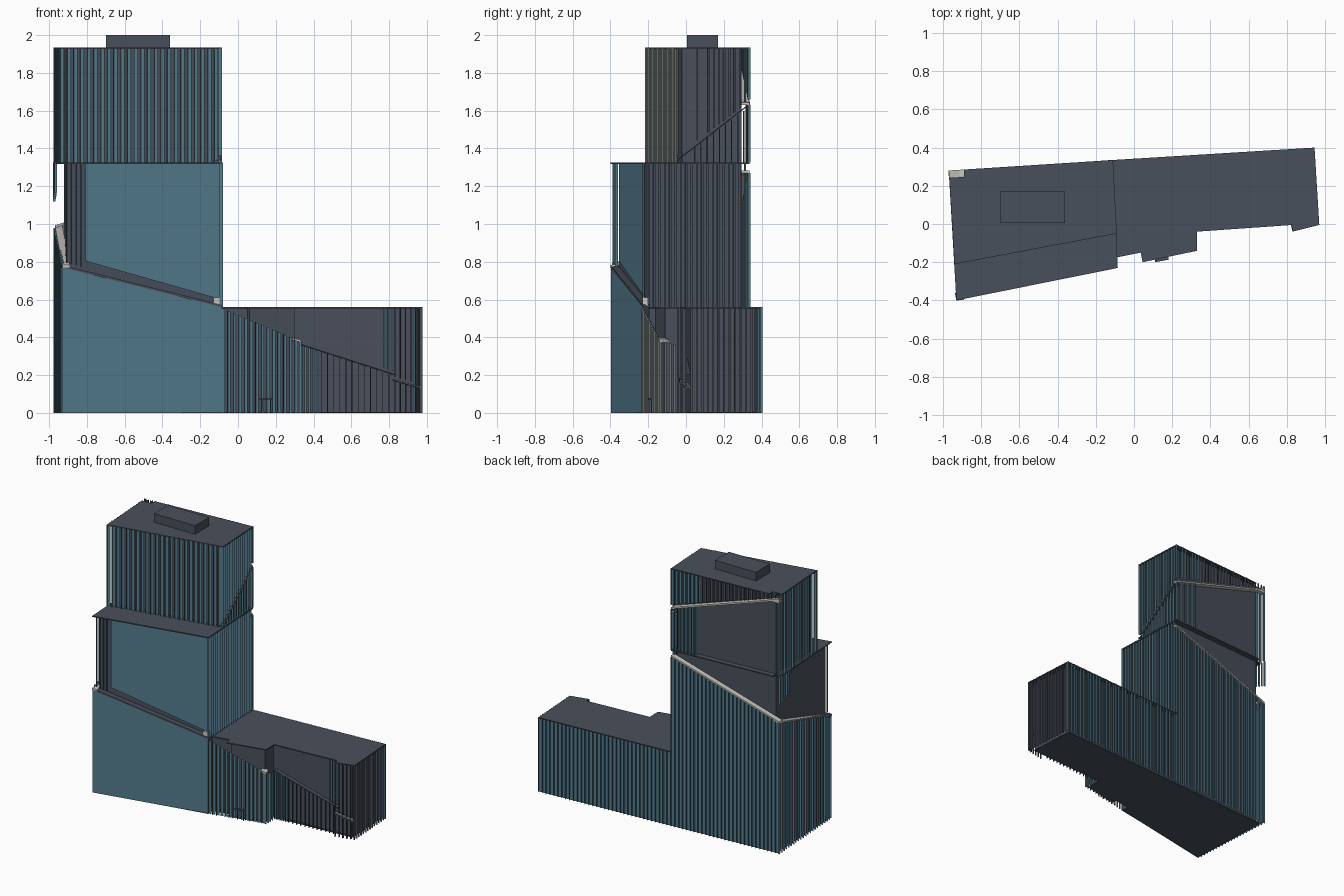
import bpy, bmesh
from mathutils import Vector

if "Cube" in bpy.data.objects:
    bpy.data.objects.remove(bpy.data.objects["Cube"])


def material(name, rgb):
    m = bpy.data.materials.new(name)
    m.diffuse_color = (*rgb, 1)
    m.use_nodes = True
    m.node_tree.nodes["Principled BSDF"].inputs["Base Color"].default_value = m.diffuse_color
    return m


GLASS = material("blue_glass", (0.088, 0.20, 0.265))
DARK = material("dark_grey", (0.066, 0.080, 0.105))
GREY = material("grey_fin", (0.13, 0.15, 0.145))
PALE = material("pale_stone", (0.60, 0.58, 0.54))


def finish(name, bm, *mats):
    me = bpy.data.meshes.new(name)
    bm.to_mesh(me)
    bm.free()
    for m in mats:
        me.materials.append(m)
    ob = bpy.data.objects.new(name, me)
    bpy.context.collection.objects.link(ob)
    return ob


def prism(name, pts, z0, z1, mat=DARK):
    bm = bmesh.new()
    f = bm.faces.new([bm.verts.new((x, y, z0)) for x, y in pts])
    up = bmesh.ops.extrude_face_region(bm, geom=[f])["geom"]
    bmesh.ops.translate(bm, vec=(0, 0, z1 - z0),
                        verts=[v for v in up if isinstance(v, bmesh.types.BMVert)])
    bmesh.ops.recalc_face_normals(bm, faces=bm.faces)
    return finish(name, bm, mat)


def frame(p, q):
    p, q = Vector(p), Vector(q)
    d = (q - p).normalized()
    return p, q, Vector((d.y, -d.x))


def lerp(a, t):
    return a[0] + (a[1] - a[0]) * t


def wall(name, p, q, lo, hi, n, panel=0.7, inset=0.008, fin=0.014,
         start=0.0, end=1.0, glass=GLASS, blade=GLASS):
    """Row of glass panels with a thin upright fin between each pair."""
    p, q, out = frame(p, q)
    bm = bmesh.new()

    def quad(a, b, ta, tb, mat):
        pts = [(*a, lerp(lo, ta)), (*b, lerp(lo, tb)),
               (*b, lerp(hi, tb)), (*a, lerp(hi, ta))]
        f = bm.faces.new([bm.verts.new(v) for v in pts])
        f.material_index = mat

    for i in range(n):
        t = start + (end - start) * i / n
        u = t + (end - start) * panel / n
        a, b = p.lerp(q, t) - out * inset, p.lerp(q, u) - out * inset
        if panel:
            quad(a, b, t, u, 0)
        if fin:
            quad(a, a + out * fin, t, t, 1)
    return finish(name, bm, glass, blade)


def ribbon(name, p, q, z, depth=0.04, thick=0.012, mat=PALE):
    """Sloping ledge along a wall."""
    p, q, out = frame(p, q)
    bm = bmesh.new()
    ring = []
    for c, h in ((p, z[0]), (q, z[1])):
        i = c - out * depth
        ring.append([bm.verts.new(v) for v in
                     ((*c, h), (*i, h), (*i, h + thick), (*c, h + thick))])
    a, b = ring
    bm.faces.new(a)
    bm.faces.new(b)
    for k in range(4):
        bm.faces.new((a[k], b[k], b[k - 1], a[k - 1]))
    bmesh.ops.recalc_face_normals(bm, faces=bm.faces)
    return finish(name, bm, mat)


# Key plan corners
SW, SE, NE, NW = (-0.93, -0.40), (-0.085, -0.23), (-0.11, 0.335), (-0.97, 0.28)
USW, USE = (-0.94, -0.21), (-0.09, -0.05)
W1, W2, W3, W4 = (0.33, -0.14), (0.33, -0.04), (0.83, -0.005), (0.83, -0.04)
W5, WNE = (0.97, -0.005), (0.945, 0.40)
LOW, MID, TOP = 0.56, 1.325, 1.935

# Dark inner volumes
prism("tower_core", [(-0.91, -0.355), (-0.115, -0.195), (-0.13, 0.295), (-0.92, 0.245)], 0.004, MID - 0.004)
prism("upper_core", [(-0.91, -0.17), (-0.11, -0.02), (-0.13, 0.295), (-0.92, 0.245)], MID, TOP - 0.004)
prism("wing_core", [(-0.112, -0.15), (0.05, -0.14), (0.06, -0.165), (0.30, -0.11), (0.30, -0.005),
                    (0.93, 0.03), (0.91, 0.365), (-0.125, 0.30)], 0.004, LOW - 0.004)

# Roof and floor slabs; floors stop short of the fins
wing_plan = [NE, (-0.09, -0.175), (0.035, -0.15), (0.045, -0.20), W1, W2, W3, W4, W5, WNE]
prism("tower_floor", [(-0.92, -0.39), SE, (-0.11, 0.31), (-0.945, 0.255)], 0, 0.006)
prism("wing_floor", [(-0.11, 0.31), (-0.09, -0.175), (0.035, -0.15), (0.045, -0.19), (0.31, -0.13), (0.31, -0.02),
                     (0.94, 0.02), (0.92, 0.375)], 0, 0.006)
prism("wing_roof", wing_plan, LOW - 0.008, LOW)
prism("tower_terrace", [SW, SE, NE, (-0.92, 0.283), (-0.92, 0.245), (-0.967, 0.242)], MID - 0.008, MID)
prism("tower_roof", [USW, USE, NE, (-0.89, 0.285), (-0.89, 0.245), (-0.967, 0.242)], TOP - 0.008, TOP)
prism("roof_plant_room", [(-0.70, 0.005), (-0.36, 0.005), (-0.36, 0.17), (-0.70, 0.17)], TOP, 2.0)

# Tower facades below the spiral ledge
wall("front_lower", SW, SE, (0, 0), (0.77, 0.56), 26, 1.0, 0.002, 0)
wall("west_lower", NW, SW, (0, 0), (0.98, 0.79), 22, 0.72)
wall("back_lower", NE, NW, (0, 0), (1.27, 0.98), 28, 0.78)

# Tower facades above the ledge
wall("front_middle", SW, SE, (0.84, 0.60), (MID, MID), 26, 1.0, 0.02, 0, 0.15, 0.99)
wall("front_middle_fins", SW, SE, (0.80, 0.60), (MID, MID), 4, 0.12, 0.02, 0.015, 0.03, 0.15)
wall("east_middle", SE, NE, (LOW, LOW), (MID, MID), 20, 0.4, 0.012, 0.018, glass=DARK)
wall("east_upper_low", USE, NE, (MID, MID), (1.34, 1.62), 12, 0.2, 0.012, 0.018, glass=DARK)
wall("east_upper_high", USE, NE, (1.36, 1.65), (TOP, TOP), 14, 0.4, 0.012, 0.018, glass=DARK)
wall("front_upper", USW, USE, (MID, MID), (TOP, TOP), 24, 0.6, blade=GREY)
wall("west_upper", NW, USW, (MID, MID), (TOP, TOP), 14, 0.35)
wall("west_hanging_fins", NW, USW, (1.12, 1.32), (MID, MID), 5, 0.15, 0.004, 0.014, 0.0, 0.3)
wall("back_upper", NE, NW, (1.66, 1.92), (TOP, TOP), 8, 0.55, 0.008, 0.014, 0, 0.29)
wall("back_upper_far", NE, NW, (1.66, 1.92), (TOP, TOP), 20, 0.5, 0.008, 0.014, 0.29, 1, DARK, DARK)
wall("back_between_ledges", NE, NW, (MID, MID), (1.63, 1.89), 8, 0.5, 0.008, 0.014, 0, 0.25)

# Spiral ledge climbing round the tower
ribbon("ledge_front", SW, SE, (0.77, 0.56), mat=DARK)
ribbon("ledge_west", NW, SW, (0.98, 0.77))
ribbon("ledge_back_low", NE, NW, (1.27, 0.98))
ribbon("ledge_east", USE, NE, (1.33, 1.63), 0.03, 0.006, DARK)
ribbon("ledge_back_high", NE, NW, (1.63, 1.90))
prism("ledge_corner", [(-0.97, 0.25), (-0.89, 0.25), (-0.89, 0.285), (-0.97, 0.28)], 1.88, 1.895, PALE)
prism("ledge_end_block", [(-0.13, -0.235), (-0.09, -0.227), (-0.09, -0.2), (-0.13, -0.2)], 0.565, 0.61, PALE)

# Low wing facades following the falling ledge
wall("wing_front_west", SE, W1, (0, 0), (0.555, 0.38), 14, 0.6, blade=GREY)
wall("wing_step", W1, W2, (0, 0), (0.38, 0.36), 4, 0.5, glass=GREY)
wall("wing_front_near", W2, W3, (0, 0), (0.36, 0.20), 5, 0.5, 0.008, 0.014, 0, 0.22)
wall("wing_front_far", W2, W3, (0, 0), (0.36, 0.20), 12, 0.12, 0.008, 0.014, 0.22, 1, DARK, DARK)
wall("wing_front_end", W4, W5, (0, 0), (0.17, 0.13), 5, 0.25, glass=DARK, blade=DARK)
wall("wing_front_upper", W2, W3, (0.37, 0.22), (LOW, LOW), 3, 0.5, 0.008, 0.014, 0.88, 1)
wall("wing_end_upper", W4, W5, (0.19, 0.15), (LOW, LOW), 5, 0.2, glass=DARK, blade=DARK)
wall("wing_east", W5, WNE, (0, 0), (LOW, LOW), 14, 0.35, glass=DARK, blade=DARK)
wall("wing_back", WNE, NE, (0, 0), (LOW, LOW), 34, 0.76)
ribbon("wing_ledge_step", (0.29, -0.149), W1, (0.385, 0.375), 0.05)
ribbon("wing_ledge_front", W2, W3, (0.36, 0.20), 0.03, 0.006, DARK)
ribbon("wing_ledge_end", W4, W5, (0.17, 0.13), 0.035, 0.008, GREY)

# Entrance canopy on two posts
prism("entrance_canopy", [(0.11, -0.20), (0.18, -0.187), (0.18, -0.172), (0.11, -0.185)], 0.07, 0.08)
for i, x in enumerate((0.125, 0.17)):
    y = -0.195 + (x - 0.11) * 0.19
    prism("entrance_post_%d" % (i + 1), [(x, y), (x + 0.006, y), (x + 0.006, y + 0.006), (x, y + 0.006)], 0, 0.07)
